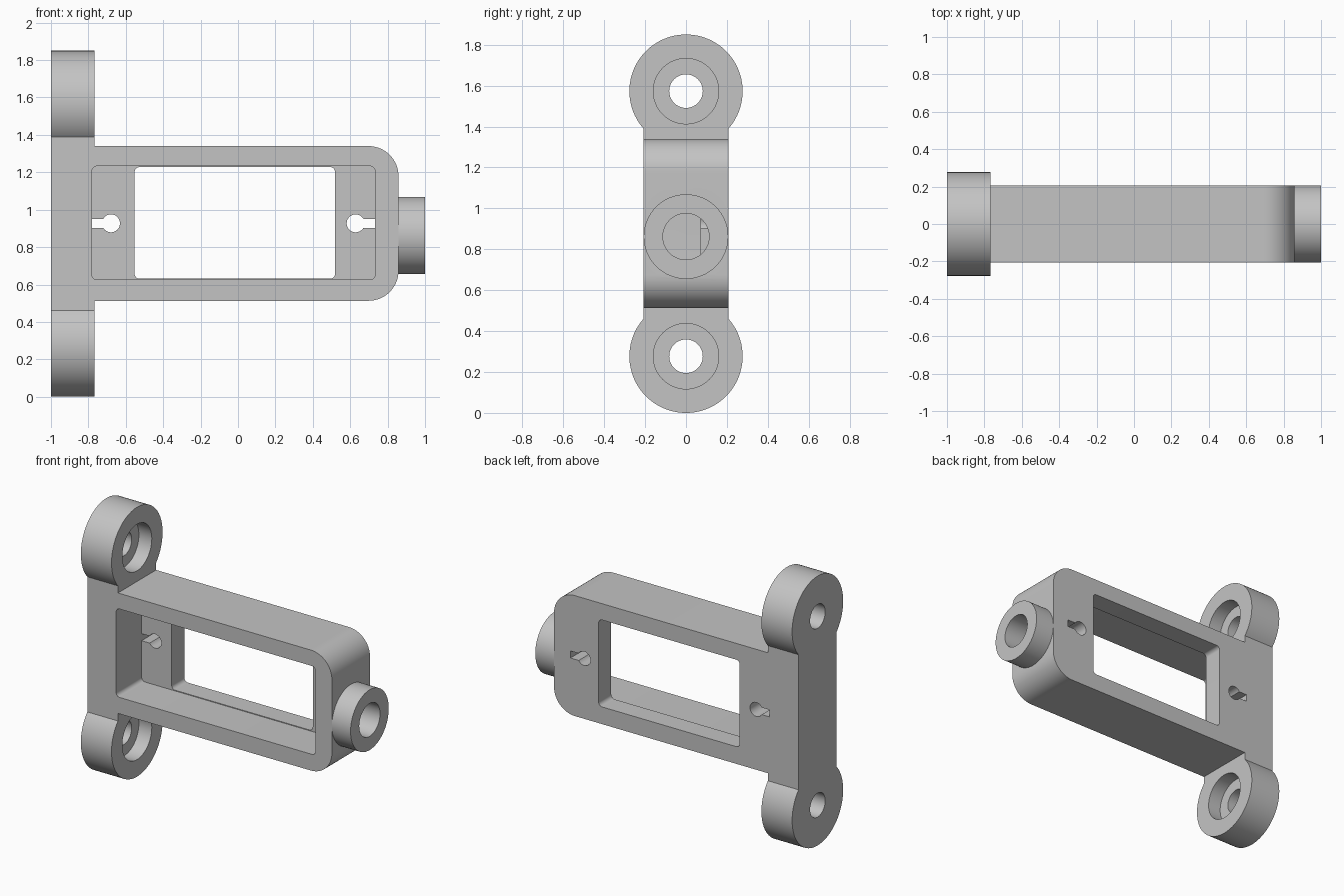
import bpy
import bmesh
from math import pi, cos, sin, acos, radians

cube = bpy.data.objects.get("Cube")
if cube:
    bpy.data.objects.remove(cube, do_unlink=True)

grey = bpy.data.materials.new("plain grey")
grey.use_nodes = True
grey.diffuse_color = (0.55, 0.55, 0.55, 1)
grey.node_tree.nodes["Principled BSDF"].inputs["Base Color"].default_value = (0.55, 0.55, 0.55, 1)


def arc(u, v, r, start=0.0, end=2 * pi, steps=64):
    return [(u + r * cos(start + (end - start) * i / steps),
             v + r * sin(start + (end - start) * i / steps)) for i in range(steps + 1)]


def circle(u, v, r):
    return arc(u, v, r)[:-1]


def rounded(u0, u1, v0, v1, r, steps=8):
    """Rectangle outline with four rounded corners."""
    corners = [(u1 - r, v1 - r), (u0 + r, v1 - r), (u0 + r, v0 + r), (u1 - r, v0 + r)]
    return [p for k, (u, v) in enumerate(corners)
            for p in arc(u, v, r, k * pi / 2, (k + 1) * pi / 2, steps)]


def prism(name, outline, axis, lo, hi):
    """Extrude an outline along x (outline in y, z) or along y (outline in x, z)."""
    place = (lambda t, u, v: (t, u, v)) if axis == "X" else (lambda t, u, v: (u, t, v))
    bm = bmesh.new()
    near, far = [[bm.verts.new(place(t, u, v)) for u, v in outline] for t in (lo, hi)]
    bm.faces.new(near)
    bm.faces.new(far)
    for i in range(len(outline)):
        j = (i + 1) % len(outline)
        bm.faces.new((near[i], near[j], far[j], far[i]))
    bmesh.ops.recalc_face_normals(bm, faces=bm.faces)
    mesh = bpy.data.meshes.new(name)
    bm.to_mesh(mesh)
    bm.free()
    mesh.materials.append(grey)
    obj = bpy.data.objects.new(name, mesh)
    bpy.context.collection.objects.link(obj)
    return obj


def combine(target, tool, operation):
    """Apply a boolean and discard the tool."""
    mod = target.modifiers.new("boolean", "BOOLEAN")
    mod.object, mod.operation, mod.solver = tool, operation, "EXACT"
    bpy.context.view_layer.update()
    result = target.evaluated_get(bpy.context.evaluated_depsgraph_get())
    mesh = bpy.data.meshes.new_from_object(result)
    target.modifiers.clear()
    target.data = mesh
    bpy.data.objects.remove(tool, do_unlink=True)


HALF = 0.207                 # half thickness of the frame
EAR = 0.277                  # ear radius
EARS = (EAR, 1.85 - EAR)     # ear heights
FLOOR = 0.07                 # front face of the pocket floor
BOSS = 0.862                 # boss height
SCREW = 0.927                # screw hole height

# Mounting plate with a round ear at each end
meet = acos(HALF / EAR)
ears = arc(0, EARS[1], EAR, -meet, pi + meet) + arc(0, EARS[0], EAR, pi - meet, 2 * pi + meet)
bracket = prism("servo_bracket", ears, "X", -1, -0.767)

# Frame body, rounded at its free end
top, bottom, end, r = 1.34, 0.513, 0.858, 0.16
body = [(-0.9, bottom)] + arc(end - r, bottom + r, r, -pi / 2, 0, 16)
body += arc(end - r, top - r, r, 0, pi / 2, 16) + [(-0.9, top)]
combine(bracket, prism("body", body, "Y", -HALF, HALF), "UNION")

# Pivot boss on the free end
combine(bracket, prism("boss", circle(0, BOSS, HALF), "X", 0.8, 1), "UNION")

# Pocket from the front, then the window through its floor
pocket = rounded(-0.781, 0.733, 0.626, 1.233, 0.027)
combine(bracket, prism("pocket", pocket, "Y", -0.5, FLOOR), "DIFFERENCE")
window = rounded(-0.553, 0.519, 0.631, 1.228, 0.027)
combine(bracket, prism("window", window, "Y", 0, 0.5), "DIFFERENCE")

# Bore through the boss into the pocket
combine(bracket, prism("bore", circle(0, BOSS, 0.113), "X", 0.733, 1.2), "DIFFERENCE")

# Counterbored screw holes in the ears
for z in EARS:
    combine(bracket, prism("hole", circle(0, z, 0.082), "X", -1.2, -0.5), "DIFFERENCE")
    combine(bracket, prism("counterbore", circle(0, z, 0.16), "X", -0.865, -0.5), "DIFFERENCE")

# Keyhole screw slots, each reaching outwards to the pocket wall
a = 0.53
for x, wall, turn in ((-0.679, -0.781, pi), (0.629, 0.733, 0)):
    hole = arc(x, SCREW, 0.048, turn + a, turn + 2 * pi - a, 32)
    slot = hole + [(wall, hole[-1][1]), (wall, hole[0][1])]
    combine(bracket, prism("slot", slot, "Y", 0, 0.5), "DIFFERENCE")

# Smooth the round faces and keep the edges crisp
bpy.ops.object.select_all(action="DESELECT")
bracket.select_set(True)
bpy.context.view_layer.objects.active = bracket
bpy.ops.object.shade_smooth_by_angle(angle=radians(30))
